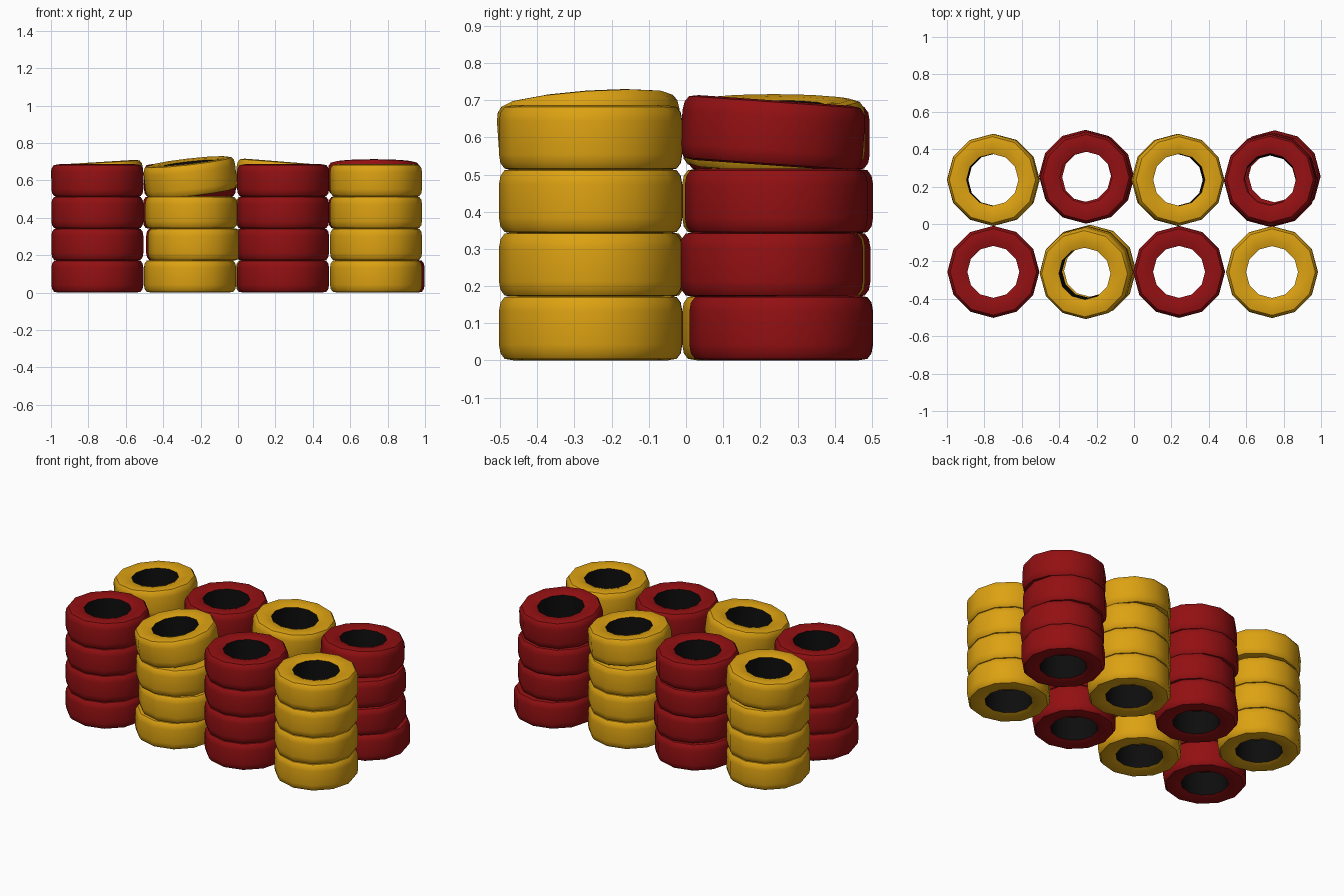
import bpy, bmesh, math

if "Cube" in bpy.data.objects:
    bpy.data.objects.remove(bpy.data.objects["Cube"])

SIDES = 12
PITCH = 0.1705          # height of one layer


def material(name, rgb):
    m = bpy.data.materials.new(name)
    m.diffuse_color = (*rgb, 1.0)
    m.use_nodes = True
    m.node_tree.nodes["Principled BSDF"].inputs["Base Color"].default_value = m.diffuse_color
    return m


RED = material("red rubber", (0.29, 0.005, 0.006))
YELLOW = material("yellow rubber", (0.72, 0.36, 0.006))
BLACK = material("black inside", (0.004, 0.004, 0.004))

# Tyre cross-section (radius, height), upper half from the hole rim outwards
HALF = [(0.139, 0.076), (0.165, 0.084), (0.205, 0.0875),
        (0.231, 0.083), (0.242, 0.068), (0.246, 0.045)]
PROFILE = HALF + [(r, -z) for r, z in reversed(HALF)]


def tyre(name, colour, loc, tilt=(0, 0)):
    bm = bmesh.new()
    rings = []
    for i in range(SIDES):
        a = 2 * math.pi * i / SIDES
        rings.append([bm.verts.new((r * math.cos(a), r * math.sin(a), z))
                      for r, z in PROFILE])
    n = len(PROFILE)
    for i in range(SIDES):
        p, q = rings[i], rings[(i + 1) % SIDES]
        for j in range(n):
            k = (j + 1) % n
            f = bm.faces.new((p[j], p[k], q[k], q[j]))
            f.material_index = 1 if j == n - 1 else 0   # inner wall is black
    bmesh.ops.recalc_face_normals(bm, faces=bm.faces[:])
    me = bpy.data.meshes.new(name)
    bm.to_mesh(me)
    bm.free()
    me.materials.append(colour)
    me.materials.append(BLACK)
    ob = bpy.data.objects.new(name, me)
    ob.location = loc
    ob.rotation_euler = (math.radians(tilt[0]), math.radians(tilt[1]), 0)
    bpy.context.collection.objects.link(ob)
    bpy.ops.object.select_all(action='DESELECT')
    ob.select_set(True)
    bpy.context.view_layer.objects.active = ob
    bpy.ops.object.shade_smooth_by_angle(angle=math.radians(42))


# name, colour, tyre centres from bottom to top, tilt of the top tyre, top lift
STACKS = [
    ("front_stack_1", RED, [(-0.752, -0.256)] * 4, (0, 0), 0),
    ("front_stack_2", YELLOW, [(-0.256, -0.256), (-0.235, -0.25),
                               (-0.25, -0.256), (-0.255, -0.26)], (4, -6.5), 0.017),
    ("front_stack_3", RED, [(0.241, -0.256)] * 4, (0, 0), 0),
    ("front_stack_4", YELLOW, [(0.738, -0.257)] * 4, (0, 0), 0),
    ("back_stack_1", YELLOW, [(-0.752, 0.236)] * 4, (0, -3.5), 0.011),
    ("back_stack_2", RED, [(-0.257, 0.257), (-0.245, 0.25),
                           (-0.262, 0.257), (-0.257, 0.248)], (0, 0), 0),
    ("back_stack_3", YELLOW, [(0.235, 0.236)] * 4, (0, 4.5), 0.014),
    ("back_stack_4", RED, [(0.752, 0.255), (0.738, 0.23),
                           (0.73, 0.243), (0.727, 0.233)], (-4, 0), 0.013),
]

for name, colour, centres, tilt, lift in STACKS:
    for i, (x, y) in enumerate(centres):
        top = i == 3
        z = 0.0875 + PITCH * i + (lift if top else 0)
        tyre(f"{name}_tyre_{i + 1}", colour, (x, y, z), tilt if top else (0, 0))
